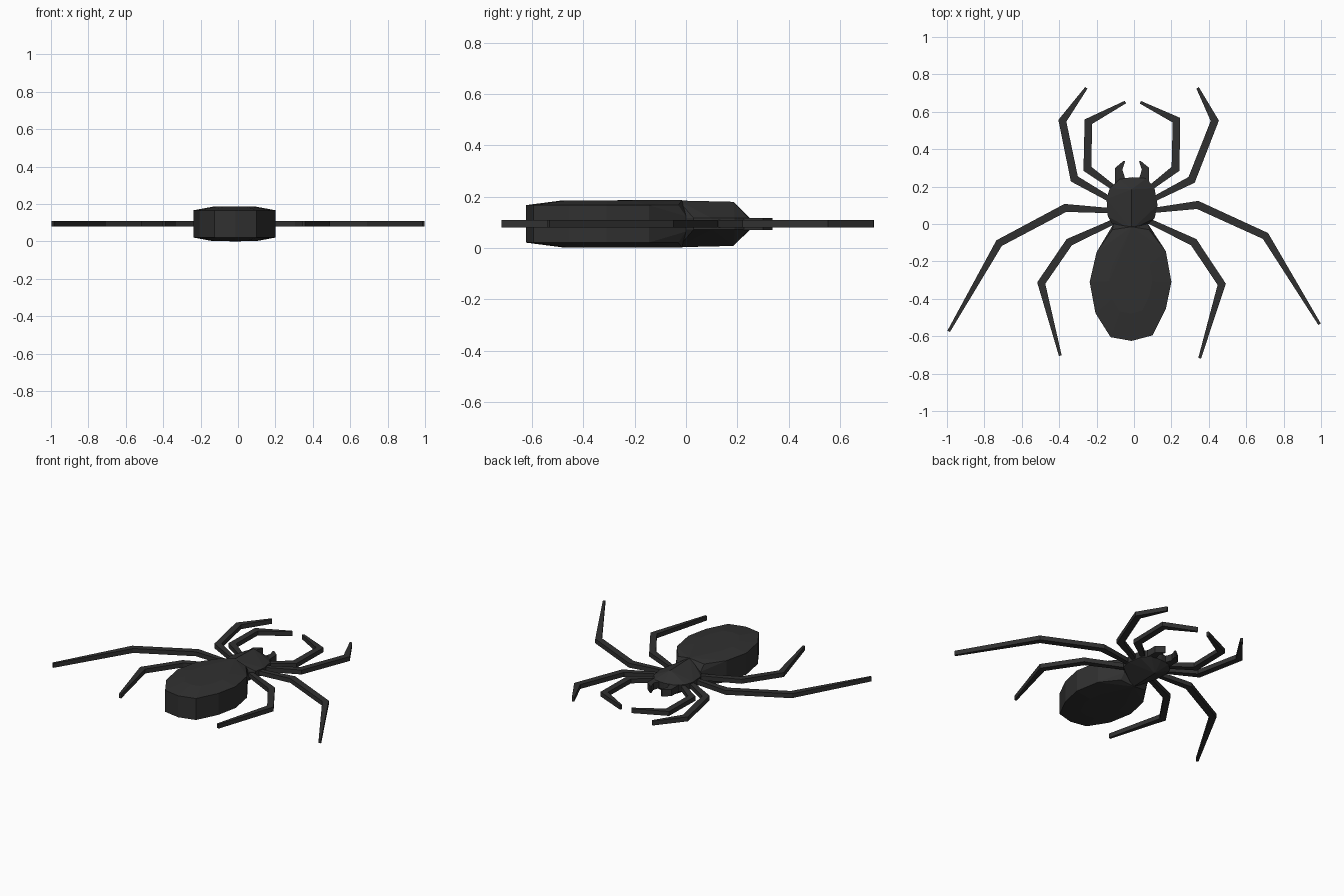
import bpy, bmesh
from mathutils import Vector

if "Cube" in bpy.data.objects:
    bpy.data.objects.remove(bpy.data.objects["Cube"])

black = bpy.data.materials.new("soft black")
black.diffuse_color = (0.03, 0.03, 0.03, 1)
black.use_nodes = True
black.node_tree.nodes["Principled BSDF"].inputs["Base Color"].default_value = black.diffuse_color
MID = 0.094  # height of the symmetry plane


def finish(bm, name):
    bmesh.ops.recalc_face_normals(bm, faces=bm.faces)
    mesh = bpy.data.meshes.new(name)
    bm.to_mesh(mesh)
    bm.free()
    mesh.materials.append(black)
    bpy.context.collection.objects.link(bpy.data.objects.new(name, mesh))


def hull(name, points):
    """Convex faceted shell from (x, y, half height) points, mirrored in z."""
    bm = bmesh.new()
    for x, y, h in points:
        for s in (1, -1):
            bm.verts.new((x, y, MID + s * h))
    res = bmesh.ops.convex_hull(bm, input=bm.verts)
    bmesh.ops.delete(bm, geom=[v for v in res["geom_interior"] if isinstance(v, bmesh.types.BMVert)],
                     context='VERTS')
    bmesh.ops.dissolve_limit(bm, angle_limit=0.01, verts=bm.verts, edges=bm.edges)
    finish(bm, name)


def slab(name, left, right, h):
    """Flat bar between two matching edge lines."""
    bm = bmesh.new()
    rings = []
    for a, b in zip(left, right):
        rings.append([bm.verts.new((p[0], p[1], MID + s * h))
                      for p, s in ((a, -1), (b, -1), (b, 1), (a, 1))])
    for r, q in zip(rings, rings[1:]):
        for i in range(4):
            j = (i + 1) % 4
            bm.faces.new((r[i], r[j], q[j], q[i]))
    bm.faces.new(rings[0])
    bm.faces.new(rings[-1])
    finish(bm, name)


def leg(name, path, widths=(0.026, 0.042, 0.04, 0.015)):
    """Tapered jointed leg with mitred knees."""
    pts = [Vector(p) for p in path]
    dirs = [(b - a).normalized() for a, b in zip(pts, pts[1:])]
    left, right = [], []
    for i, p in enumerate(pts):
        d0, d1 = dirs[max(i - 1, 0)], dirs[min(i, len(dirs) - 1)]
        t = (d0 + d1).normalized()
        n = Vector((-t.y, t.x)) * widths[i] / 2 / t.dot(d1)
        left.append(p + n)
        right.append(p - n)
    slab(name, left, right, 0.015)


# Abdomen: straight rim wall with a shallow raised top and bottom
rim = [(0.08, -0.03), (0.17, -0.145), (0.2, -0.31), (0.17, -0.455), (0.1, -0.595), (-0.013, -0.625),
       (-0.125, -0.605), (-0.206, -0.477), (-0.237, -0.31), (-0.2, -0.15), (-0.115, -0.03)]
cx, cy = -0.018, -0.3
abdomen = [(x, y, 0.073) for x, y in rim]
abdomen += [(cx + (x - cx) * 0.53, cy + (y - cy) * 0.55, 0.092) for x, y in rim]
abdomen += [(-0.013, -0.015, 0.093), (-0.11, 0, 0.03), (0.075, 0, 0.03)]
hull("abdomen", abdomen)

# Head and thorax: thin rim rising to a central ridge
rim = [(0.075, 0), (0.11, 0.03), (0.126, 0.1), (0.11, 0.19), (0.067, 0.245), (-0.01, 0.25),
       (-0.08, 0.24), (-0.13, 0.19), (-0.147, 0.134), (-0.14, 0.04), (-0.115, 0)]
hull("thorax", [(x, y, 0.022) for x, y in rim] + [(-0.013, -0.03, 0.091), (-0.013, 0.185, 0.086)])

# Legs, from front to back on each side
legs = {
    "right_leg": [
        [(0.07, 0.18), (0.222, 0.295), (0.227, 0.555), (0.034, 0.651)],
        [(0.08, 0.12), (0.308, 0.236), (0.432, 0.552), (0.34, 0.728)],
        [(0.08, 0.07), (0.34, 0.102), (0.703, -0.064), (0.992, -0.536)],
        [(0.05, 0.03), (0.319, -0.097), (0.469, -0.322), (0.351, -0.718)]],
    "left_leg": [
        [(-0.09, 0.18), (-0.249, 0.295), (-0.244, 0.547), (-0.046, 0.652)],
        [(-0.09, 0.11), (-0.319, 0.241), (-0.383, 0.552), (-0.255, 0.728)],
        [(-0.1, 0.07), (-0.367, 0.086), (-0.721, -0.102), (-0.991, -0.574)],
        [(-0.07, 0.03), (-0.346, -0.097), (-0.496, -0.316), (-0.394, -0.704)]],
}
for side, paths in legs.items():
    for i, path in enumerate(paths):
        leg(f"{side}_{i + 1}", path)

# Hooked fangs at the front of the head
outer = [(0.091, 0.205), (0.091, 0.3), (0.045, 0.338)]
inner = [(0.035, 0.235), (0.052, 0.29), (0.037, 0.335)]
for name, s in (("right_fang", 1), ("left_fang", -1)):
    def place(p):
        return [(-0.01 + s * x, y) for x, y in p]
    slab(name, place(outer), place(inner), 0.023)
